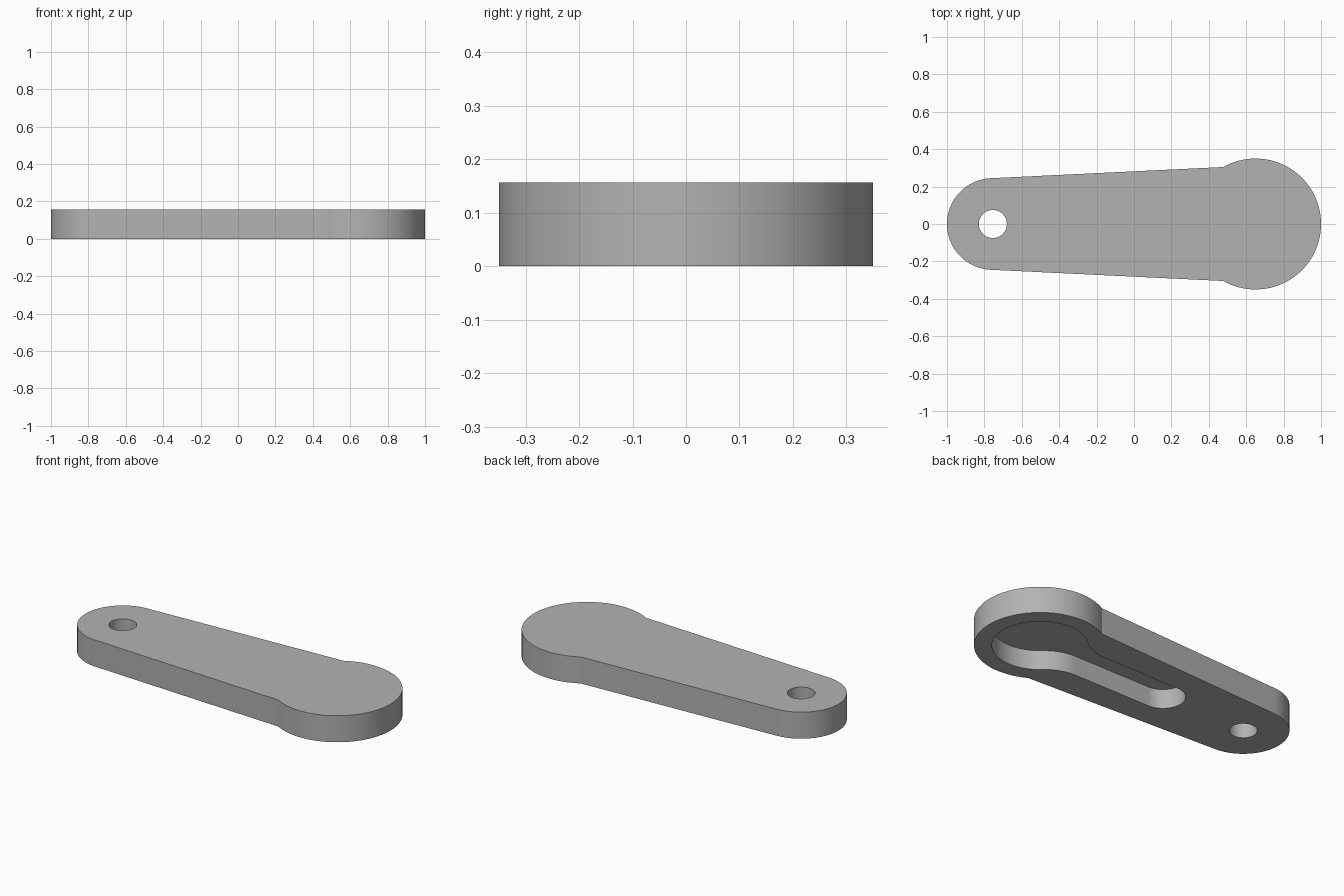
import bpy, bmesh
from math import sin, cos, pi, acos, asin, atan2, sqrt, hypot, radians

cube = bpy.data.objects.get("Cube")
if cube:
    bpy.data.objects.remove(cube, do_unlink=True)

THICK, POCKET = 0.157, 0.115
BIG_X, BIG_R = 0.65, 0.35
SMALL_X, SMALL_R = -0.755, 0.245

grey = bpy.data.materials.new("plain_grey")
grey.use_nodes = True
colour = (0.45, 0.45, 0.45, 1)
grey.diffuse_color = colour
grey.node_tree.nodes["Principled BSDF"].inputs["Base Color"].default_value = colour


def arc(cx, cy, r, a0, a1, n):
    return [(cx + r * cos(a0 + (a1 - a0) * i / n),
             cy + r * sin(a0 + (a1 - a0) * i / n)) for i in range(n + 1)]


def mirrored(half):
    """Close a half outline that runs from +x to -x by mirroring it in y."""
    return half + [(x, -y) for x, y in reversed(half[1:-1])]


def prism(name, outline, z0, z1):
    bm = bmesh.new()
    base = bm.faces.new([bm.verts.new((x, y, z0)) for x, y in outline])
    top = bmesh.ops.extrude_face_region(bm, geom=[base])["geom"]
    bmesh.ops.translate(bm, vec=(0, 0, z1 - z0),
                        verts=[v for v in top if isinstance(v, bmesh.types.BMVert)])
    bmesh.ops.recalc_face_normals(bm, faces=bm.faces)
    mesh = bpy.data.meshes.new(name)
    bm.to_mesh(mesh)
    bm.free()
    mesh.materials.append(grey)
    obj = bpy.data.objects.new(name, mesh)
    bpy.context.collection.objects.link(obj)
    return obj


# Outer arm: tapered sides tangent to the small end, meeting the big round end
tilt = asin(0.048)
tx, ty = SMALL_X - SMALL_R * sin(tilt), SMALL_R * cos(tilt)
dx, dy = cos(tilt), sin(tilt)
fx = tx - BIG_X
b = fx * dx + ty * dy
reach = -b - sqrt(b * b - (fx * fx + ty * ty - BIG_R ** 2))
kink = atan2(ty + reach * dy, fx + reach * dx)
arm = prism("lever_arm", mirrored(
    arc(BIG_X, 0, BIG_R, 0, kink, 48)
    + arc(SMALL_X, 0, SMALL_R, pi / 2 + tilt, pi, 32)), 0, THICK)

# Keyhole pocket underneath, with filleted neck
R, W, F, END_X = 0.255, 0.12, 0.25, -0.2
neck = acos(-sqrt((R + F) ** 2 - (W + F) ** 2) / (R + F))
fillet_x = BIG_X + (R + F) * cos(neck)
pocket = prism("pocket_cutter", mirrored(
    arc(BIG_X, 0, R, 0, neck, 40)
    + arc(fillet_x, W + F, F, neck - pi, -pi / 2, 16)[1:]
    + arc(END_X, 0, W, pi / 2, pi, 20)), -0.1, POCKET)

# Pivot hole through the small end
hole = prism("hole_cutter", arc(SMALL_X, 0, 0.075, 0, 2 * pi, 48)[:-1], -0.1, THICK + 0.1)

for cutter in (pocket, hole):
    mod = arm.modifiers.new(cutter.name, 'BOOLEAN')
    mod.operation = 'DIFFERENCE'
    mod.solver = 'EXACT'
    mod.object = cutter

# Bake the cuts, then discard the cutters
bpy.context.view_layer.update()
final = bpy.data.meshes.new_from_object(
    arm.evaluated_get(bpy.context.evaluated_depsgraph_get()))
arm.modifiers.clear()
arm.data = final
for cutter in (pocket, hole):
    bpy.data.objects.remove(cutter, do_unlink=True)

bpy.ops.object.select_all(action='DESELECT')
arm.select_set(True)
bpy.context.view_layer.objects.active = arm
bpy.ops.object.shade_smooth_by_angle(angle=radians(20))
